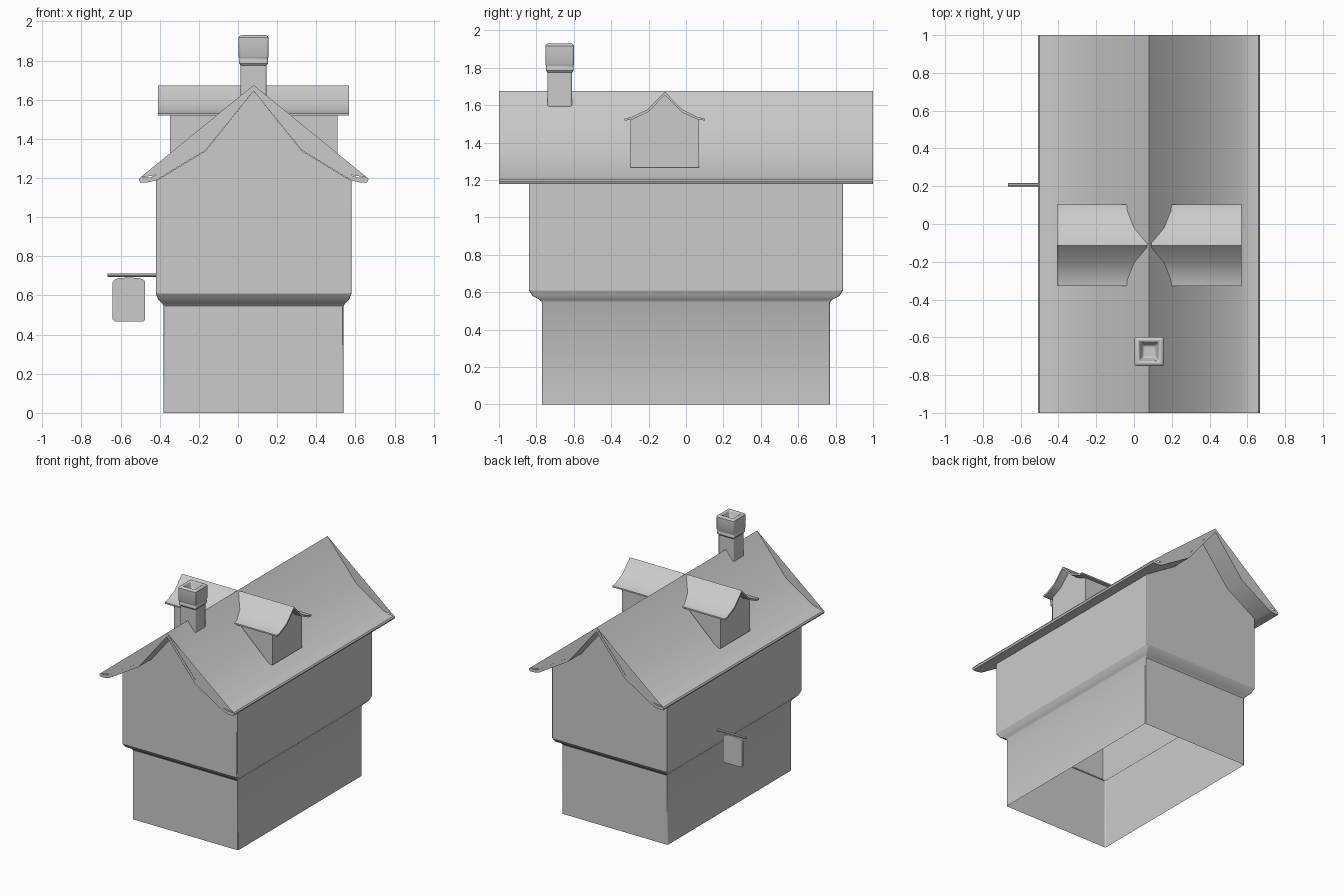
import bpy, bmesh, math
from mathutils import Vector

if "Cube" in bpy.data.objects:
    bpy.data.objects.remove(bpy.data.objects["Cube"])

CX = 0.08  # centre line of the house


def make(name, verts, faces, bevel=0.0, smooth=True):
    me = bpy.data.meshes.new(name)
    me.from_pydata([Vector(v) for v in verts], [], faces)
    bm = bmesh.new()
    bm.from_mesh(me)
    bmesh.ops.remove_doubles(bm, verts=bm.verts, dist=1e-5)
    bmesh.ops.recalc_face_normals(bm, faces=bm.faces)
    bm.to_mesh(me)
    bm.free()
    ob = bpy.data.objects.new(name, me)
    bpy.context.collection.objects.link(ob)
    if bevel:
        m = ob.modifiers.new("bevel", 'BEVEL')
        m.width, m.segments = bevel, 2
        m.limit_method, m.angle_limit = 'ANGLE', math.radians(50)
    if smooth:
        bpy.ops.object.select_all(action='DESELECT')
        ob.select_set(True)
        bpy.context.view_layer.objects.active = ob
        bpy.ops.object.shade_smooth_by_angle(angle=math.radians(35))
    return ob


def prism(name, profile, place, a, b, bevel=0.0):
    """Extrude a closed 2D profile from a to b; place(u, v, t) gives the 3D point."""
    n = len(profile)
    verts = [place(u, v, t) for t in (a, b) for u, v in profile]
    faces = [(i, (i + 1) % n, n + (i + 1) % n, n + i) for i in range(n)]
    faces += [tuple(range(n)), tuple(range(n, 2 * n))]
    return make(name, verts, faces, bevel)


def stack(name, levels, cx, cy, bevel=0.0, cap=False):
    """Rectangular rings (half x, half y, z) joined in order."""
    verts, faces = [], []
    for hx, hy, z in levels:
        verts += [(cx + sx * hx, cy + sy * hy, z)
                  for sx, sy in ((-1, -1), (1, -1), (1, 1), (-1, 1))]
    for k in range(len(levels) - 1):
        for i in range(4):
            j = (i + 1) % 4
            faces.append((4 * k + i, 4 * k + j, 4 * k + 4 + j, 4 * k + 4 + i))
    if cap:
        faces.append(tuple(range(len(verts) - 4, len(verts))))
    return make(name, verts, faces, bevel)


def mirrored(half):
    """Mirror a profile that starts on the centre line."""
    return [(-u, v) for u, v in reversed(half[1:])] + half


def roof_profile(top, under):
    return mirrored(top) + mirrored(under)[::-1]


# Lower storey with the flared band, open at the bottom
stack("lower_walls", [(0.46, 0.77, 0), (0.46, 0.77, 0.545), (0.468, 0.782, 0.56),
                      (0.488, 0.82, 0.58), (0.5, 0.84, 0.61)], CX, 0, 0.006)

# Upper storey: side walls and gable ends in one open shell
gable = mirrored([(0, 1.645), (0.245, 1.34), (0.5, 1.185), (0.5, 0.61)])
n = len(gable)
verts = [(CX + u, y, v) for y in (-0.84, 0.84) for u, v in gable]
faces = [tuple(range(n)), tuple(range(n, 2 * n)), (0, 1, n + 1, n), (n - 2, n - 1, 2 * n - 1, 2 * n - 2)]
make("upper_walls", verts, faces, 0.006)

# Main roof with a kinked slope and turned-out eaves
top = [(0, 1.675), (0.25, 1.37), (0.49, 1.217), (0.53, 1.203), (0.58, 1.202), (0.587, 1.192)]
under = [(0, 1.645), (0.245, 1.342), (0.5, 1.187), (0.54, 1.178), (0.58, 1.178)]
prism("main_roof", roof_profile(top, under), lambda u, v, t: (CX + u, t, v), -1, 1)

# Thin boards closing the hollow of the slope at each roof end
for label, y in (("front", -0.998), ("back", 0.998)):
    v, f = [], []
    for s in (-1, 1):
        v += [(CX + s * u, y, z) for u, z in (top[0], top[1], top[2], top[4])]
    make(label + "_roof_end_board", v, [(0, 1, 2, 3), (4, 5, 6, 7)], smooth=False)

# Dormers on both slopes
DY = -0.113
d_top = [(0, 1.672), (0.092, 1.578), (0.18, 1.535), (0.215, 1.53)]
d_under = [(0, 1.655), (0.09, 1.563), (0.18, 1.521), (0.215, 1.519)]
d_wall = mirrored([(0, 1.656), (0.09, 1.564), (0.183, 1.522), (0.183, 1.268)])
for label, s in (("left", -1), ("right", 1)):
    place = lambda u, v, t, s=s: (CX + s * t, DY + u, v)
    prism(label + "_dormer_roof", roof_profile(d_top, d_under), place, 0.012, 0.488)
    # dormer walls: front face and cheeks running back into the slope
    m = len(d_wall)
    back = [(0.183, 1.522, 0.13), (0.183, 1.268, 0.40)]
    v = [place(u, z, 0.428) for u, z in d_wall]
    v += [place(-u, z, t) for u, z, t in back] + [place(u, z, t) for u, z, t in back]
    make(label + "_dormer_walls", v,
         [tuple(range(m)), (0, 1, m, m + 1), (m - 2, m - 1, m + 3, m + 2)])

# Chimney: shaft, collar, cap and stepped flue opening
h = [(0.066, 1.59), (0.066, 1.775), (0.074, 1.785), (0.074, 1.8), (0.07, 1.808), (0.077, 1.82),
     (0.077, 1.918), (0.068, 1.93), (0.052, 1.93), (0.047, 1.915), (0.032, 1.88)]
stack("chimney", [(a, a, z) for a, z in h], CX, -0.675, 0.008, cap=True)

# Hanging sign: bracket rod and board with a bowed top
rod = [(0.207 + 0.009 * math.cos(i * math.pi / 4), 0.703 + 0.009 * math.sin(i * math.pi / 4))
       for i in range(8)]
prism("sign_bracket", rod, lambda u, v, t: (t, u, v), -0.667, -0.415)
board = mirrored([(0, 0.692), (0.055, 0.688), (0.075, 0.68), (0.083, 0.668),
                  (0.083, 0.476), (0.073, 0.466)])
prism("sign_board", board, lambda u, v, t: (-0.557 + u, t, v), 0.198, 0.216)
